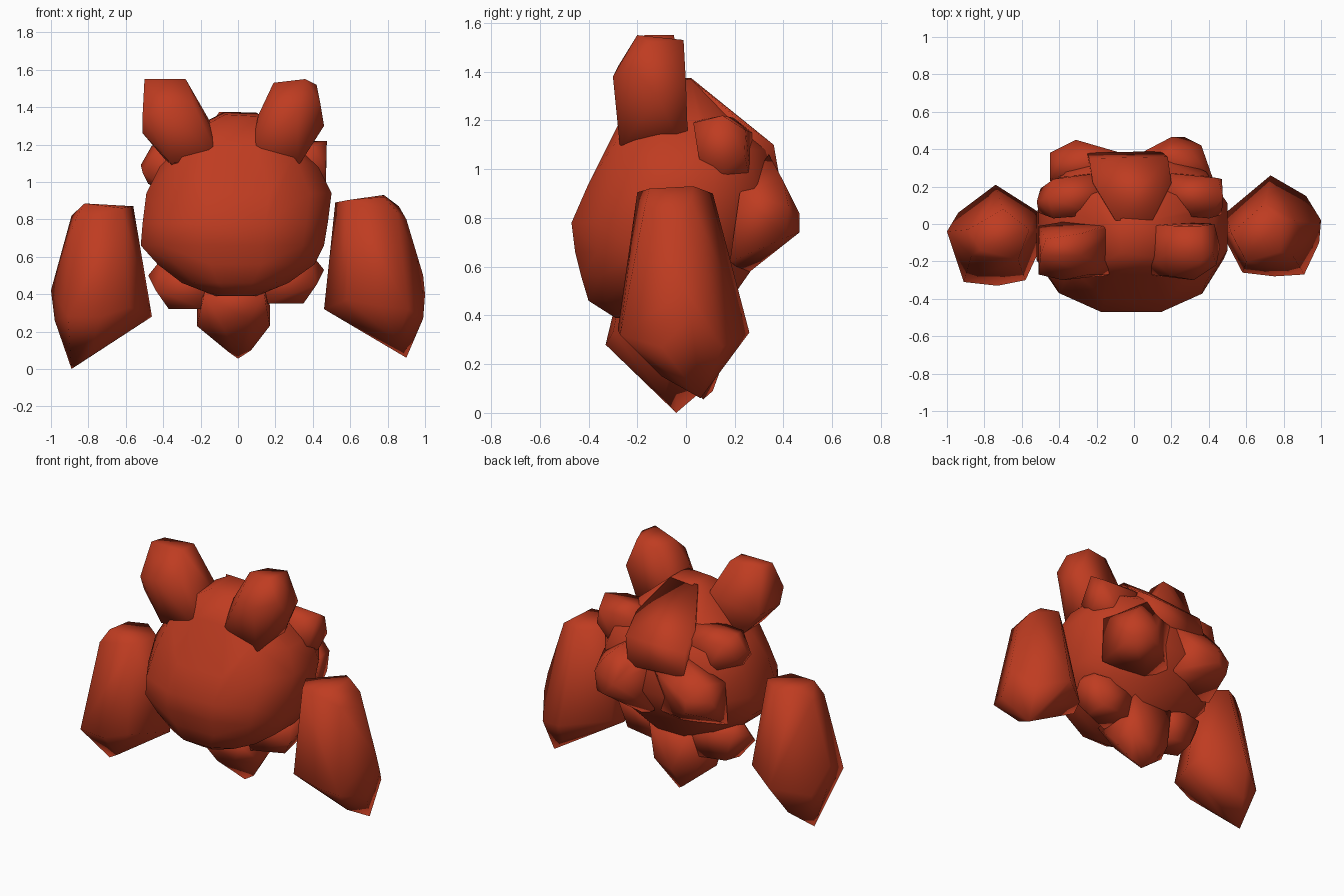
import bpy, bmesh, math

red = bpy.data.materials.new("brick red")
red.diffuse_color = (0.52, 0.045, 0.015, 1)


def hull(name, points):
    """Smooth-shaded low-poly lump wrapped around a few corner points."""
    bm = bmesh.new()
    for p in points:
        bm.verts.new(p)
    res = bmesh.ops.convex_hull(bm, input=bm.verts)
    junk = {g for g in res["geom_interior"] + res["geom_unused"]
            if isinstance(g, bmesh.types.BMVert)}
    bmesh.ops.delete(bm, geom=list(junk), context='VERTS')
    bmesh.ops.recalc_face_normals(bm, faces=bm.faces)
    for f in bm.faces:
        f.smooth = True
    me = bpy.data.meshes.new(name)
    bm.to_mesh(me)
    bm.free()
    me.materials.append(red)
    ob = bpy.data.objects.new(name, me)
    bpy.context.collection.objects.link(ob)
    return ob


def ring(z, x0, x1, y0, y1, n=12, power=0.85):
    """Rounded horizontal section that fills the given limits."""
    pts = []
    k = math.cos(math.pi / n) ** power
    for i in range(n):
        a = 2 * math.pi * (i + 0.5) / n
        c, s = math.cos(a), math.sin(a)
        pts.append(((x0 + x1) / 2 + (x1 - x0) / 2 / k * math.copysign(abs(c) ** power, c),
                    (y0 + y1) / 2 + (y1 - y0) / 2 / k * math.copysign(abs(s) ** power, s), z))
    return pts


# Body: stacked rounded sections from belly to crown
sections = [
    (0.39, -0.12, 0.10, -0.29, 0.08),
    (0.46, -0.30, 0.27, -0.40, 0.18),
    (0.56, -0.43, 0.41, -0.43, 0.25),
    (0.66, -0.52, 0.46, -0.455, 0.32),
    (0.78, -0.51, 0.48, -0.47, 0.37),
    (0.94, -0.49, 0.50, -0.40, 0.37),
    (1.08, -0.42, 0.43, -0.32, 0.34),
    (1.20, -0.30, 0.30, -0.27, 0.22),
]
crown = [(-0.07, 0.02, 1.375), (0.10, 0.02, 1.37), (-0.16, 0.0, 1.33), (0.14, -0.04, 1.33),
         (-0.16, -0.20, 1.31), (0.12, -0.18, 1.35), (-0.07, -0.15, 1.36),
         (-0.30, -0.27, 1.14), (0.30, -0.27, 1.14)]
hull("body", [p for s in sections for p in ring(*s)] + crown)

# Horns: thick, blunt, leaning outwards
hull("left_horn", [
    (-0.50, -0.17, 1.55), (-0.28, -0.17, 1.55), (-0.28, -0.05, 1.55), (-0.47, -0.08, 1.55),
    (-0.51, -0.27, 1.36), (-0.51, -0.23, 1.26), (-0.51, -0.01, 1.27), (-0.24, -0.27, 1.42),
    (-0.38, -0.30, 1.38), (-0.16, -0.22, 1.32), (-0.16, -0.01, 1.32),
    (-0.36, -0.27, 1.10), (-0.33, 0.02, 1.05), (-0.10, -0.27, 1.12), (-0.05, 0.0, 1.15)])
hull("right_horn", [
    (0.19, -0.15, 1.53), (0.36, -0.20, 1.55), (0.42, -0.15, 1.52), (0.36, -0.01, 1.53),
    (0.22, -0.01, 1.51), (0.44, -0.22, 1.42), (0.46, -0.12, 1.30), (0.43, 0.00, 1.35),
    (0.32, -0.30, 1.38), (0.20, -0.28, 1.42), (0.11, -0.20, 1.36), (0.12, -0.01, 1.36),
    (0.32, -0.27, 1.08), (0.30, 0.01, 1.05), (0.06, -0.27, 1.12), (0.05, 0.0, 1.15)])

# Side lobes, behind and below the horns, sloping up to the crown
root = [(0.20, 0.05, 1.20), (0.12, 0.20, 1.21), (0.20, 0.27, 1.15), (0.28, 0.10, 0.88),
        (0.30, 0.27, 0.92)]
left_tip = [(0.46, 0.14, 1.195), (0.43, 0.24, 1.15), (0.50, 0.19, 1.06), (0.52, 0.12, 1.09),
            (0.51, 0.06, 1.05), (0.48, 0.10, 0.99), (0.43, 0.03, 1.17)]
right_tip = [(0.475, 0.15, 1.22), (0.45, 0.245, 1.16), (0.47, 0.24, 1.06), (0.47, 0.15, 0.99),
             (0.47, 0.05, 1.06), (0.40, 0.03, 1.19), (0.38, 0.25, 1.03)]
hull("left_side_lobe", [(-x, y, z) for x, y, z in root + left_tip])
hull("right_side_lobe", root + right_tip)

# Rear lobes at the lower back corners, drawn out of the upper back
hull("left_rear_lobe", [
    (-0.45, 0.38, 0.84), (-0.31, 0.45, 0.84), (-0.31, 0.45, 0.76), (-0.42, 0.39, 0.74),
    (-0.20, 0.40, 0.86), (-0.20, 0.37, 0.68), (-0.38, 0.37, 0.93), (-0.45, 0.24, 0.92),
    (-0.44, 0.20, 0.63), (-0.15, 0.20, 0.56), (-0.20, 0.32, 1.06), (0.0, 0.36, 0.95),
    (0.0, 0.30, 0.65)])
hull("right_rear_lobe", [
    (0.20, 0.465, 0.82), (0.27, 0.465, 0.74), (0.36, 0.42, 0.85), (0.35, 0.41, 0.72),
    (0.13, 0.40, 0.93), (0.30, 0.40, 0.95), (0.15, 0.42, 0.72), (0.43, 0.22, 0.90),
    (0.41, 0.18, 0.62), (0.12, 0.25, 0.57), (0.18, 0.34, 1.06), (0.0, 0.36, 0.95),
    (0.0, 0.32, 0.65)])
# Upper back plate between the lobes
hull("upper_back", [
    (-0.25, 0.38, 0.95), (0.14, 0.39, 0.93), (-0.24, 0.35, 1.09), (0.18, 0.36, 1.10),
    (-0.22, 0.22, 1.20), (0.20, 0.22, 1.20), (-0.10, 0.02, 1.375), (0.10, 0.02, 1.37),
    (-0.20, 0.15, 0.85), (0.18, 0.15, 0.85)])

# Feet either side of the tail
for side, name, dx, dz in ((-1, "left_foot", 0.02, 0), (1, "right_foot", 0, 0.03)):
    hull(name, [(side * (x + dx), y, z + dz) for x, y, z in (
        (0.46, 0.02, 0.50), (0.40, 0.13, 0.52), (0.42, -0.08, 0.42), (0.35, -0.02, 0.32),
        (0.34, 0.11, 0.34), (0.16, -0.10, 0.32), (0.14, 0.12, 0.32), (0.38, 0.02, 0.60),
        (0.12, -0.12, 0.50), (0.12, 0.18, 0.52))])

# Tail under the belly
hull("tail", [
    (0.00, 0.07, 0.055), (0.07, 0.06, 0.10), (-0.05, 0.11, 0.09), (-0.22, 0.00, 0.23),
    (-0.22, 0.06, 0.33), (-0.17, 0.12, 0.25), (0.17, 0.00, 0.23), (0.17, 0.06, 0.34),
    (0.13, 0.14, 0.24), (-0.08, -0.10, 0.22), (0.06, -0.12, 0.26), (0.00, 0.15, 0.20),
    (-0.18, -0.18, 0.40), (0.14, -0.18, 0.40), (-0.15, 0.18, 0.50), (0.14, 0.18, 0.50)])

# Arms: tapered shoulders, slanted pointed ends
hull("right_arm", [
    (0.52, -0.05, 0.89), (0.60, -0.20, 0.905), (0.78, -0.15, 0.92), (0.78, 0.03, 0.93),
    (0.70, 0.11, 0.90), (0.86, 0.02, 0.87), (0.85, -0.17, 0.84), (0.90, -0.05, 0.80),
    (0.99, 0.00, 0.50), (1.00, 0.02, 0.40), (0.99, -0.10, 0.27), (0.92, 0.15, 0.27),
    (0.73, 0.26, 0.33), (0.91, -0.27, 0.32), (0.75, -0.28, 0.34), (0.58, -0.26, 0.37),
    (0.46, -0.03, 0.32), (0.49, 0.06, 0.35), (0.90, 0.06, 0.06), (0.78, 0.14, 0.18),
    (0.85, -0.10, 0.15)])
hull("left_arm", [
    (-0.56, -0.03, 0.87), (-0.62, -0.19, 0.86), (-0.82, -0.14, 0.885), (-0.80, 0.02, 0.88),
    (-0.70, 0.08, 0.87), (-0.89, -0.03, 0.82), (-0.87, -0.17, 0.80),
    (-1.00, -0.04, 0.42), (-0.98, -0.04, 0.26), (-0.94, 0.06, 0.25), (-0.74, 0.21, 0.30),
    (-0.91, -0.31, 0.28), (-0.73, -0.33, 0.28), (-0.58, -0.30, 0.33), (-0.46, -0.04, 0.28),
    (-0.52, 0.07, 0.34), (-0.89, -0.04, 0.00), (-0.80, -0.09, 0.06), (-0.80, 0.10, 0.12)])
